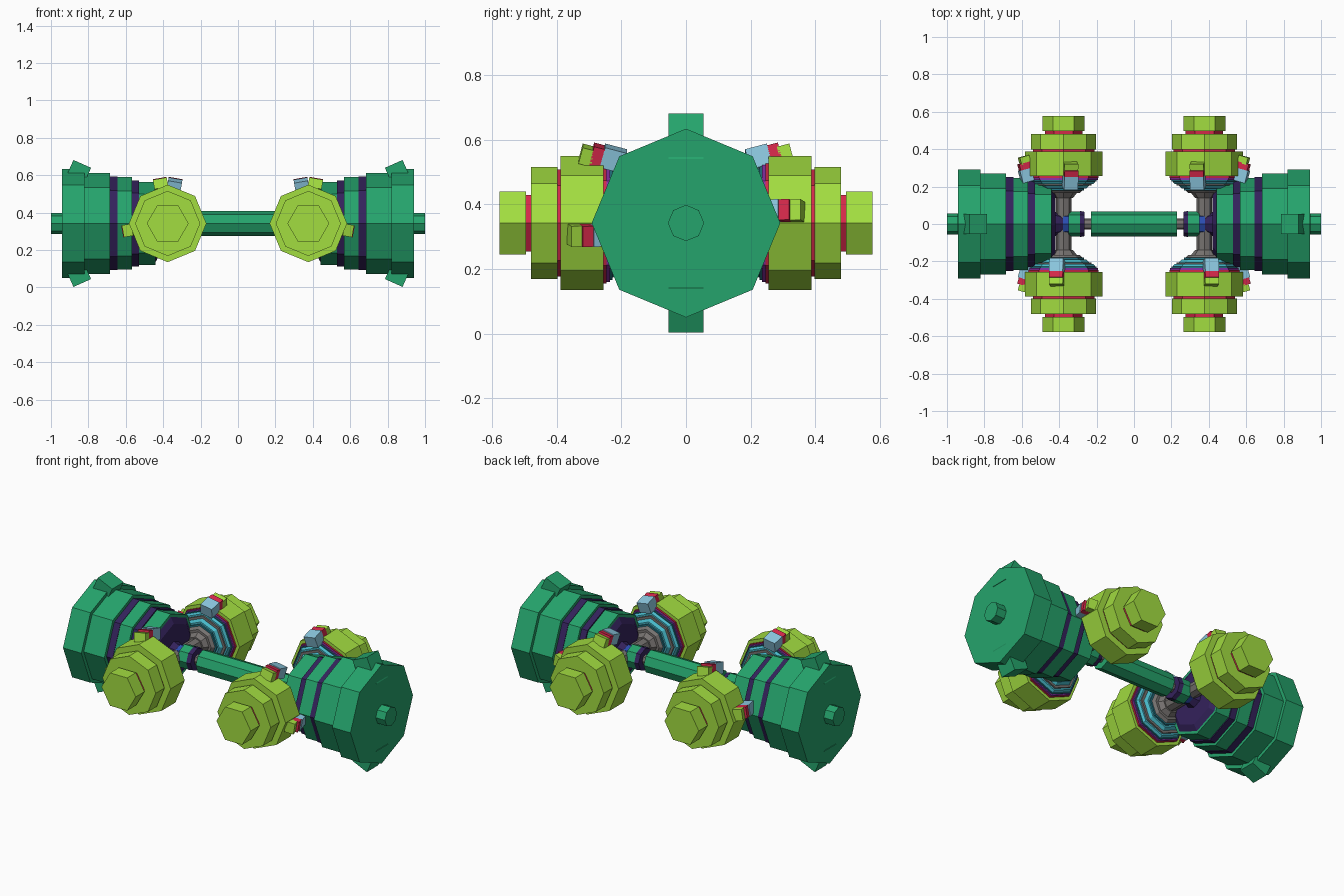
import bpy, bmesh, math
from mathutils import Matrix, Vector

if "Cube" in bpy.data.objects:
    bpy.data.objects.remove(bpy.data.objects["Cube"], do_unlink=True)

COLOURS = {"green": (37, 164, 108), "lime": (162, 221, 64), "dark_purple": (52, 34, 92),
           "red": (212, 40, 74), "purple": (140, 50, 172), "cyan": (72, 186, 202),
           "teal": (36, 118, 134), "grey": (118, 114, 112), "pale_blue": (140, 200, 224),
           "blue": (42, 76, 176)}


def linear(v):
    v /= 255
    return v / 12.92 if v <= 0.04045 else ((v + 0.055) / 1.055) ** 2.4


MATS = {}
for label, rgb in COLOURS.items():
    m = bpy.data.materials.new(label)
    m.use_nodes = True
    colour = tuple(linear(c) for c in rgb) + (1,)
    m.diffuse_color = colour
    m.node_tree.nodes["Principled BSDF"].inputs["Base Color"].default_value = colour
    MATS[label] = m

MID = 0.342      # height of the axle
POD_X = 0.376    # distance of the pods from the middle
X, Y, Z = Vector((1, 0, 0)), Vector((0, 1, 0)), Vector((0, 0, 1))


def finish(name, bm, labels):
    bmesh.ops.recalc_face_normals(bm, faces=bm.faces)
    mesh = bpy.data.meshes.new(name)
    bm.to_mesh(mesh)
    bm.free()
    for label in labels:
        mesh.materials.append(MATS[label])
    ob = bpy.data.objects.new(name, mesh)
    bpy.context.collection.objects.link(ob)
    return ob


def turned(name, origin, axis, u, sections, sides=8):
    """Stack of faceted frustums: (start, end, start radius, end radius, colour)."""
    v = axis.cross(u)
    labels = list(dict.fromkeys(s[4] for s in sections))
    bm = bmesh.new()
    for start, end, r0, r1, label in sections:
        rings = []
        for t, r in ((start, r0), (end, r1)):
            angles = [math.tau * i / sides for i in range(sides)]
            rings.append([bm.verts.new(origin + axis * t + (u * math.cos(a) + v * math.sin(a)) * r)
                          for a in angles])
        faces = [bm.faces.new(ring) for ring in rings]
        for i in range(sides):
            j = (i + 1) % sides
            faces.append(bm.faces.new((rings[0][i], rings[0][j], rings[1][j], rings[1][i])))
        for f in faces:
            f.material_index = labels.index(label)
    return finish(name, bm, labels)


def box(name, matrix, size, label):
    bm = bmesh.new()
    bmesh.ops.create_cube(bm, size=1, matrix=matrix @ Matrix.Diagonal((*size, 1)))
    return finish(name, bm, [label])


def clamp(name, centre, sx, sy, degrees, y, width):
    """Three tilted blocks gripping the rim of a pod."""
    a = math.radians(degrees)
    radial = Vector((math.sin(a) * sx, 0, math.cos(a)))
    tangent = Vector((math.cos(a) * sx, 0, -math.sin(a)))
    frame = Matrix((tangent, Y * sy, radial)).transposed().to_4x4()
    frame = Matrix.Translation(centre) @ frame
    blocks = (("foot", -0.05, 0.203, 0.07, 0.065, "pale_blue"),
              ("band", 0, 0.213, 0.035, 0.06, "red"),
              ("tip", 0.032, 0.213, 0.04, 0.052, "lime"))
    for part, dy, r, length, height, label in blocks:
        place = Matrix.Translation((0, y + dy, r)) @ Matrix.Rotation(math.radians(15), 4, "X")
        box(f"{name}_{part}", frame @ place, (width, length, height), label)


# Central axle
turned("axle", Z * MID, X, Z, [
    (-0.23, 0.23, 0.067, 0.067, "green"),
    (-0.28, -0.23, 0.03, 0.03, "grey"),
    (0.23, 0.28, 0.03, 0.03, "grey")])

for sx, side in ((1, "left"), (-1, "right")):
    # Joint between axle and drum
    turned(f"{side}_joint", Z * MID, X * sx, Z, [
        (0.265, 0.29, 0.065, 0.07, "dark_purple"),
        (0.29, 0.35, 0.068, 0.068, "green"),
        (0.35, 0.38, 0.058, 0.058, "blue"),
        (0.38, 0.43, 0.05, 0.07, "dark_purple")])

    # Stepped end drum
    turned(f"{side}_drum", Z * MID, X * sx, Z, [
        (0.42, 0.44, 0.17, 0.205, "dark_purple"),
        (0.44, 0.53, 0.222, 0.222, "green"),
        (0.53, 0.568, 0.23, 0.23, "dark_purple"),
        (0.568, 0.645, 0.247, 0.247, "green"),
        (0.645, 0.685, 0.25, 0.25, "dark_purple"),
        (0.685, 0.82, 0.27, 0.27, "green"),
        (0.82, 0.94, 0.292, 0.292, "green"),
        (0.94, 1.0, 0.056, 0.056, "green")])

    # Slanted fins above and below the drum
    for sz, level in ((1, "upper"), (-1, "lower")):
        place = (Matrix.Translation((0.864 * sx, 0, MID + 0.248 * sz))
                 @ Matrix.Rotation(math.radians(-24 * sx * sz), 4, "Y"))
        box(f"{side}_{level}_fin", place, (0.103, 0.107, 0.154), "green")

    for sy, end in ((-1, "front"), (1, "back")):
        name = f"{side}_{end}"
        centre = Vector((POD_X * sx, 0, MID))

        # Stem and layered inner cone of the pod
        turned(f"{name}_cone", centre, Y * sy, X, [
            (0.03, 0.14, 0.042, 0.042, "grey"),
            (0.14, 0.165, 0.05, 0.07, "grey"),
            (0.165, 0.18, 0.085, 0.1, "grey"),
            (0.18, 0.19, 0.11, 0.11, "teal"),
            (0.19, 0.205, 0.12, 0.135, "cyan"),
            (0.205, 0.215, 0.15, 0.15, "grey"),
            (0.215, 0.228, 0.16, 0.17, "cyan"),
            (0.228, 0.236, 0.176, 0.176, "teal"),
            (0.236, 0.246, 0.183, 0.183, "purple"),
            (0.246, 0.256, 0.187, 0.187, "red")])

        # Stepped pod body
        turned(f"{name}_pod", centre, Y * sy, X, [
            (0.256, 0.388, 0.207, 0.207, "lime"),
            (0.388, 0.398, 0.165, 0.165, "red"),
            (0.398, 0.48, 0.174, 0.174, "lime")])

        # Six-sided pod cap
        turned(f"{name}_cap", centre, Y * sy, X, [
            (0.48, 0.496, 0.101, 0.101, "red"),
            (0.496, 0.578, 0.112, 0.112, "lime")], sides=6)

        # Rim clamps on top and on the outer side
        clamp(f"{name}_top_clamp", centre, sx, sy, -10 * sy, 0.275, 0.075)
        clamp(f"{name}_side_clamp", centre, sx, sy, 90 - 10 * sy, 0.31, 0.065)
